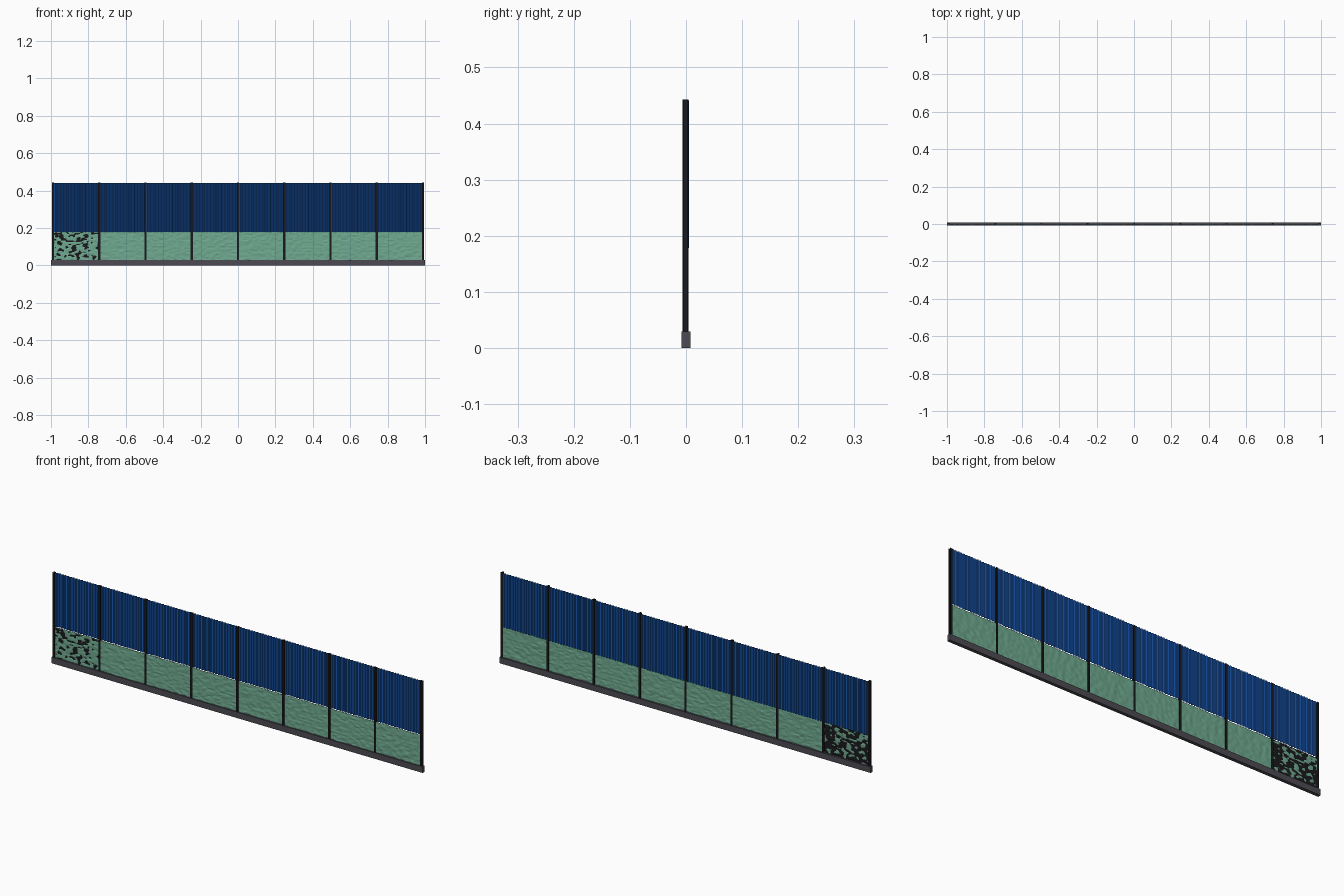
import bpy, bmesh
from mathutils import Vector, noise

if "Cube" in bpy.data.objects:
    bpy.data.objects.remove(bpy.data.objects["Cube"])

PITCH = 0.2473
X0 = -4 * PITCH
BASE_TOP, MID, TOP = 0.029, 0.178, 0.441


def material(name, rgb):
    m = bpy.data.materials.new(name)
    m.diffuse_color = (*rgb, 1)
    m.use_nodes = True
    m.node_tree.nodes["Principled BSDF"].inputs["Base Color"].default_value = m.diffuse_color
    return m


BLUE = material("blue_sheet", (0.01, 0.10, 0.45))
GREEN = material("green_stone", (0.16, 0.40, 0.28))
BLACK = material("black_steel", (0.01, 0.01, 0.013))
GREY = material("dark_concrete", (0.075, 0.07, 0.085))


def finish(name, bm, mat):
    mesh = bpy.data.meshes.new(name)
    bm.to_mesh(mesh)
    bm.free()
    mesh.materials.append(mat)
    ob = bpy.data.objects.new(name, mesh)
    bpy.context.collection.objects.link(ob)
    return ob


def prism(name, outline, z0, z1, mat, closed=True):
    """Extrude an xy outline upwards; open outlines make a sheet."""
    bm = bmesh.new()
    verts = [bm.verts.new((x, y, z0)) for x, y in outline]
    if closed:
        geom = [bm.faces.new(verts)]
    else:
        geom = [bm.edges.new(p) for p in zip(verts, verts[1:])]
    res = bmesh.ops.extrude_face_region(bm, geom=geom, use_keep_orig=True) if closed \
        else bmesh.ops.extrude_edge_only(bm, edges=geom)
    moved = [v for v in res["geom"] if isinstance(v, bmesh.types.BMVert)]
    bmesh.ops.translate(bm, verts=moved, vec=(0, 0, z1 - z0))
    bmesh.ops.recalc_face_normals(bm, faces=bm.faces)
    return finish(name, bm, mat)


def rough_sheet(name, xa, xb, z0, z1, y, amp, seed, mat, nx=44, nz=18):
    """Upright grid with stretched noise for a rough stone face."""
    bm = bmesh.new()
    rows = []
    for j in range(nz + 1):
        row = []
        for i in range(nx + 1):
            x = xa + (xb - xa) * i / nx
            z = z0 + (z1 - z0) * j / nz
            n = noise.noise(Vector((x * 45, seed * 7.3, z * 90)))
            row.append(bm.verts.new((x, y + amp * n, z)))
        rows.append(row)
    for a, b in zip(rows, rows[1:]):
        for i in range(nx):
            bm.faces.new((a[i], a[i + 1], b[i + 1], b[i]))
    return finish(name, bm, mat)


# concrete plinth
prism("plinth", [(-1, -.008), (1, -.008), (1, .008), (-1, .008)], 0, BASE_TOP, GREY)

# H-section steel posts
W, F, YF, YB, T = 0.0055, 0.0012, -0.0065, 0.0045, 0.002
H = [(-W, YF), (W, YF), (W, YF + T), (F, YF + T), (F, YB - T), (W, YB - T),
     (W, YB), (-W, YB), (-W, YB - T), (-F, YB - T), (-F, YF + T), (-W, YF + T)]
for k in range(9):
    px = X0 + k * PITCH
    prism(f"post_{k + 1}", [(px + x, y) for x, y in H], BASE_TOP - .001, TOP + .002, BLACK)

RIBS = 16
for k in range(8):
    xa, xb = X0 + k * PITCH, X0 + (k + 1) * PITCH

    # rough stone lower panel
    rough_sheet(f"stone_panel_{k + 1}", xa + F, xb - F, BASE_TOP, MID,
                -0.001, 0.0022, k + 1, GREEN)

    # corrugated upper sheet
    s, e = xa + W, xb - W
    step = (e - s) / RIBS
    wave = [(s + (r + u) * step, y) for r in range(RIBS)
            for u, y in ((0, .0015), (.3, .0015), (.5, .0055), (.8, .0055))]
    prism(f"corrugated_sheet_{k + 1}", wave + [(e, .0015)], MID, TOP, BLUE, closed=False)

# dark rough sheet interleaved with the first stone panel
rough_sheet("dark_stone_patches", X0 + F, X0 + PITCH - F, BASE_TOP, MID,
            -0.0006, 0.0022, 20, BLACK)
